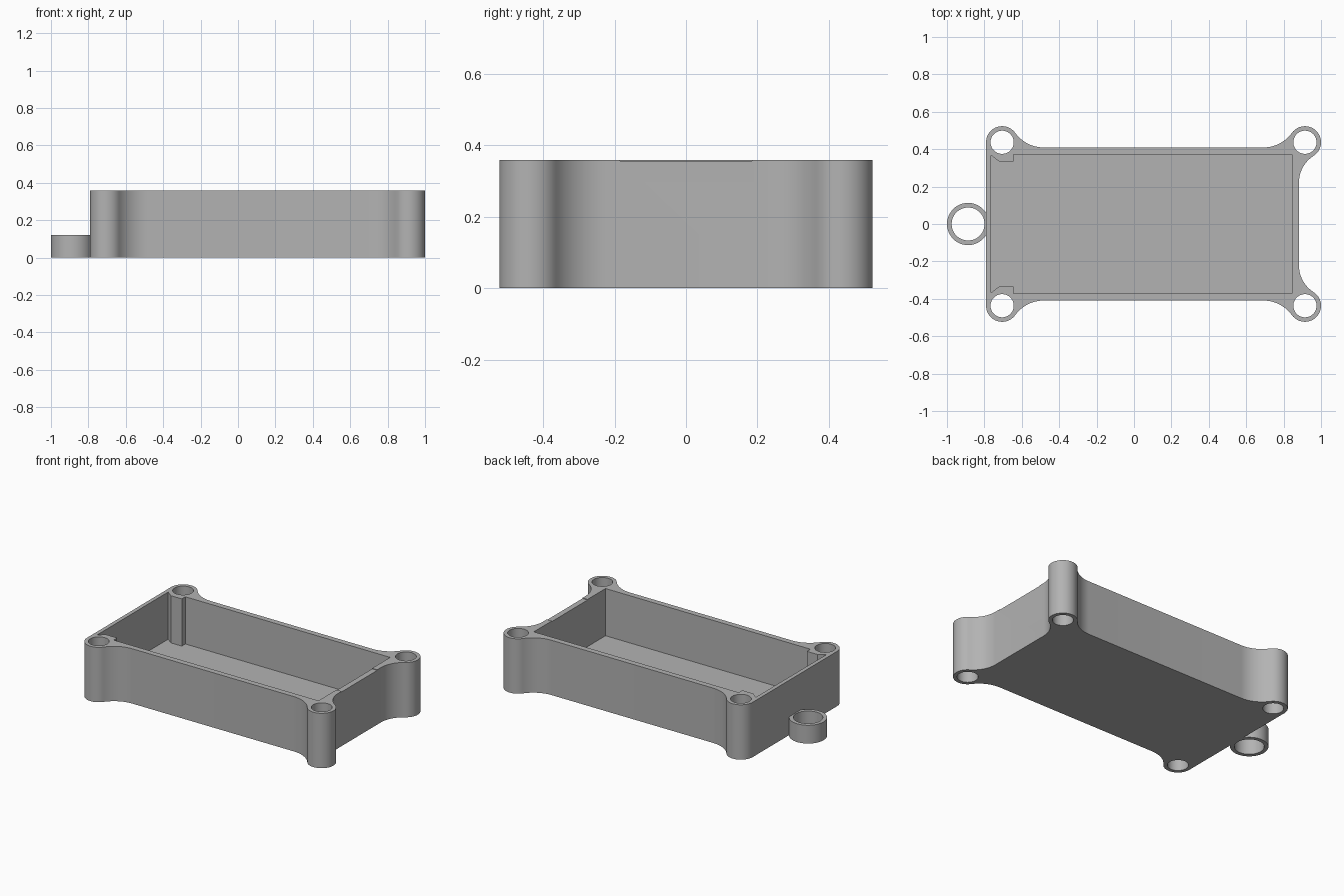
import bpy, bmesh
from math import atan2, cos, sin, pi, sqrt, radians

cube = bpy.data.objects.get("Cube")
if cube:
    bpy.data.objects.remove(cube, do_unlink=True)

grey = bpy.data.materials.new("plain grey")
grey.use_nodes = True
grey.diffuse_color = (0.45, 0.45, 0.45, 1)
grey.node_tree.nodes["Principled BSDF"].inputs["Base Color"].default_value = grey.diffuse_color

HEIGHT, FLOOR = 0.36, 0.05
POST_R, HOLE_R, POST_Y = 0.086, 0.062, 0.437
LEFT_X, RIGHT_X = -0.705, 0.914
WALL_Y, WALL_X = 0.409, 0.882


def arc(cx, cy, r, a0, a1, steps):
    return [(cx + r * cos(a0 + (a1 - a0) * i / steps),
             cy + r * sin(a0 + (a1 - a0) * i / steps)) for i in range(steps + 1)]


def prism(name, points, z0, z1):
    """Extrude a closed outline from z0 to z1."""
    bm = bmesh.new()
    face = bm.faces.new([bm.verts.new((x, y, z0)) for x, y in points])
    top = bmesh.ops.extrude_face_region(bm, geom=[face])["geom"]
    verts = [v for v in top if isinstance(v, bmesh.types.BMVert)]
    bmesh.ops.translate(bm, verts=verts, vec=(0, 0, z1 - z0))
    bmesh.ops.recalc_face_normals(bm, faces=bm.faces)
    mesh = bpy.data.meshes.new(name)
    bm.to_mesh(mesh)
    bm.free()
    mesh.materials.append(grey)
    obj = bpy.data.objects.new(name, mesh)
    bpy.context.collection.objects.link(obj)
    return obj


def combine(target, other, operation):
    """Apply a boolean and remove the helper object."""
    mod = target.modifiers.new("bool", "BOOLEAN")
    mod.operation, mod.solver, mod.object = operation, "EXACT", other
    bpy.context.view_layer.objects.active = target
    bpy.ops.object.modifier_apply(modifier=mod.name)
    bpy.data.objects.remove(other, do_unlink=True)


def cylinder(name, x, y, r, z0, z1):
    return prism(name, arc(x, y, r, 0, 2 * pi, 48)[:-1], z0, z1)


def fillet_reach(r, offset):
    """Offsets from post centre to the centre of a fillet tangent to post and wall."""
    across = r - offset
    return sqrt((r + POST_R) ** 2 - across ** 2), across


# Outer outline: front half with corner posts and blended fillets, then mirrored
R1, R2 = 0.19, 0.17
d, h = fillet_reach(R1, POST_Y - WALL_Y)
e, w = fillet_reach(R2, RIGHT_X - WALL_X)
a, b = atan2(h, d), atan2(e, w)
half = arc(LEFT_X, -POST_Y, POST_R, pi, 2 * pi - a, 24)
half += arc(LEFT_X + d, -WALL_Y - R1, R1, pi - a, pi / 2, 12)[1:]
half += arc(RIGHT_X - d, -WALL_Y - R1, R1, pi / 2, a, 12)
half += arc(RIGHT_X, -POST_Y, POST_R, pi + a, 2 * pi + b, 30)[1:]
half += arc(WALL_X + R2, -POST_Y + e, R2, pi + b, pi, 12)[1:]
case = prism("open_case", half + [(x, -y) for x, y in reversed(half)], 0, HEIGHT)

# Cavity with chamfered corner ribs beside the left posts
side = [(-0.765, -0.31), (-0.765, -0.368), (-0.722, -0.335), (-0.643, -0.335),
        (-0.643, -0.372), (0.845, -0.372)]
combine(case, prism("cavity", side[1:] + [(x, -y) for x, y in reversed(side[1:])],
                    FLOOR, HEIGHT + 0.1), "DIFFERENCE")

# Ring on the left-hand end, fused to the wall
combine(case, cylinder("ring", -0.887, 0, 0.113, 0, 0.12), "UNION")
combine(case, cylinder("ring_hole", -0.887, 0, 0.088, -0.1, 0.2), "DIFFERENCE")

# Through holes in the posts
for x in (LEFT_X, RIGHT_X):
    for y in (-POST_Y, POST_Y):
        combine(case, cylinder("post_hole", x, y, HOLE_R, -0.1, HEIGHT + 0.1), "DIFFERENCE")

# Shallow relief along the top of the far end wall
relief = [(0.8, -0.185), (0.95, -0.185), (0.95, 0.185), (0.8, 0.185)]
combine(case, prism("relief", relief, HEIGHT - 0.004, HEIGHT + 0.1), "DIFFERENCE")

bpy.ops.object.select_all(action="DESELECT")
case.select_set(True)
bpy.context.view_layer.objects.active = case
bpy.ops.object.shade_smooth_by_angle(angle=radians(30))
